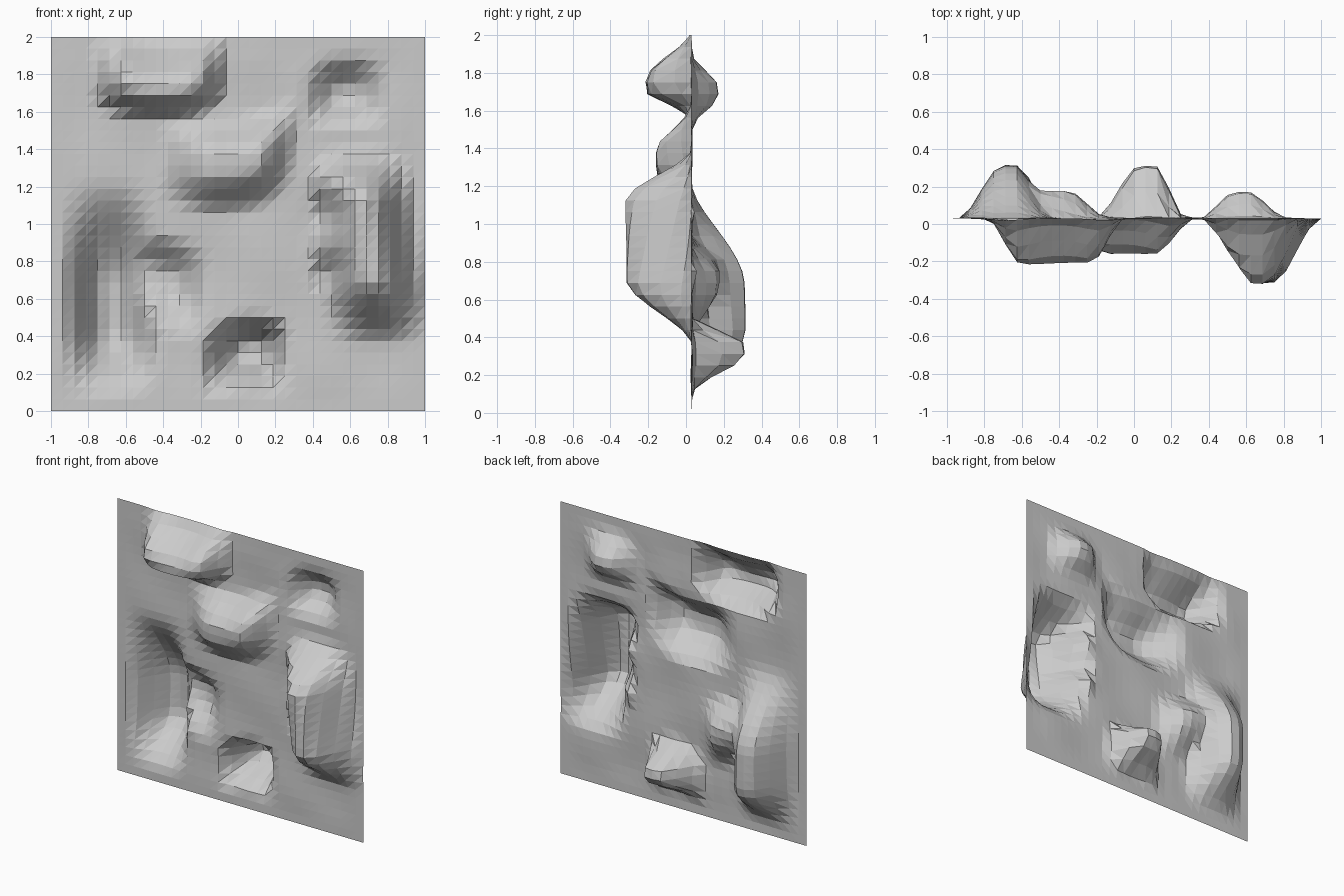
import bpy, bmesh, math

cube = bpy.data.objects.get("Cube")
if cube:
    bpy.data.objects.remove(cube, do_unlink=True)

CELLS = 32        # grid cells along each side
REST_Y = 0.03     # depth of the undisturbed sheet


def smooth(t):
    t = max(0.0, min(1.0, t))
    return t * t * (3 - 2 * t)


def flank(value, foot_low, top_low, top_high, foot_high):
    """Rise from a low foot to a flat top, then fall to a high foot."""
    rise = smooth((value - foot_low) / (top_low - foot_low))
    fall = smooth((foot_high - value) / (foot_high - top_high))
    return rise * fall


def bump(x, z, depth, across, upward, skew=0.0, bend=0.0, slope=0.0):
    """Push of one soft bump; skew leans it sideways, slope and bend shape its ridge."""
    mid_x = (across[1] + across[2]) / 2
    mid_z = (upward[1] + upward[2]) / 2
    along = x - mid_x
    lean_x = x - skew * (z - mid_z)
    lean_z = z - slope * along - bend * along * along
    return depth * flank(lean_x, *across) * flank(lean_z, *upward)


# Bumps pushed toward the front (negative depth)
FRONT = [
    dict(depth=-0.24, across=(-0.79, -0.6, -0.23, -0.05), upward=(1.56, 1.7, 1.75, 2.0), bend=0.6),
    dict(depth=-0.19, across=(-0.46, -0.12, 0.1, 0.31), upward=(1.05, 1.28, 1.36, 1.59), skew=0.12, slope=0.12, bend=0.8),
    dict(depth=-0.345, across=(0.41, 0.66, 0.72, 0.97), upward=(0.35, 0.71, 1.12, 1.41), skew=-0.13),
]
# Bumps pushed toward the back (positive depth)
BACK = [
    dict(depth=0.28, across=(-0.94, -0.7, -0.63, -0.42), upward=(0.07, 0.42, 0.68, 1.24), skew=-0.03),
    dict(depth=0.15, across=(-0.85, -0.6, -0.36, -0.14), upward=(0.42, 0.7, 0.76, 0.97), slope=-0.25),
    dict(depth=0.285, across=(-0.21, 0.03, 0.11, 0.28), upward=(0.11, 0.31, 0.36, 0.52), bend=-1.2),
    dict(depth=0.145, across=(0.34, 0.54, 0.6, 0.82), upward=(1.51, 1.68, 1.72, 1.91), bend=-0.5),
]


def sheet_depth(x, z):
    forward = min(bump(x, z, **shape) for shape in FRONT)
    backward = max(bump(x, z, **shape) for shape in BACK)
    # wavy inner edge of the large right bump
    ripple = math.cos((z - 1.25) * math.tau / 0.36)
    edge = 0.05 * ripple * flank(x, 0.36, 0.46, 0.5, 0.62) * flank(z, 0.6, 0.8, 1.2, 1.38)
    # faint unevenness that fades out at the border
    border = flank(x, -1, -0.8, 0.8, 1) * flank(z, 0, 0.2, 1.8, 2)
    uneven = 0.006 * border * math.sin(9 * x + 4 * z) * math.cos(8 * z - 3 * x)
    return REST_Y + forward + backward - edge + uneven


# Upright sheet, flat shaded
bm = bmesh.new()
bmesh.ops.create_grid(bm, x_segments=CELLS, y_segments=CELLS, size=1.0)
for vert in bm.verts:
    x, z = vert.co.x, vert.co.y + 1
    vert.co = (x, sheet_depth(x, z), z)
bmesh.ops.triangulate(bm, faces=bm.faces[:], quad_method='FIXED')

mesh = bpy.data.meshes.new("bumpy_sheet")
bm.to_mesh(mesh)
bm.free()
sheet = bpy.data.objects.new("bumpy_sheet", mesh)
bpy.context.collection.objects.link(sheet)

# Plain grey material
grey = bpy.data.materials.new("light_grey")
grey.use_nodes = True
colour = (0.6, 0.6, 0.6, 1.0)
grey.diffuse_color = colour
grey.node_tree.nodes["Principled BSDF"].inputs["Base Color"].default_value = colour
mesh.materials.append(grey)
